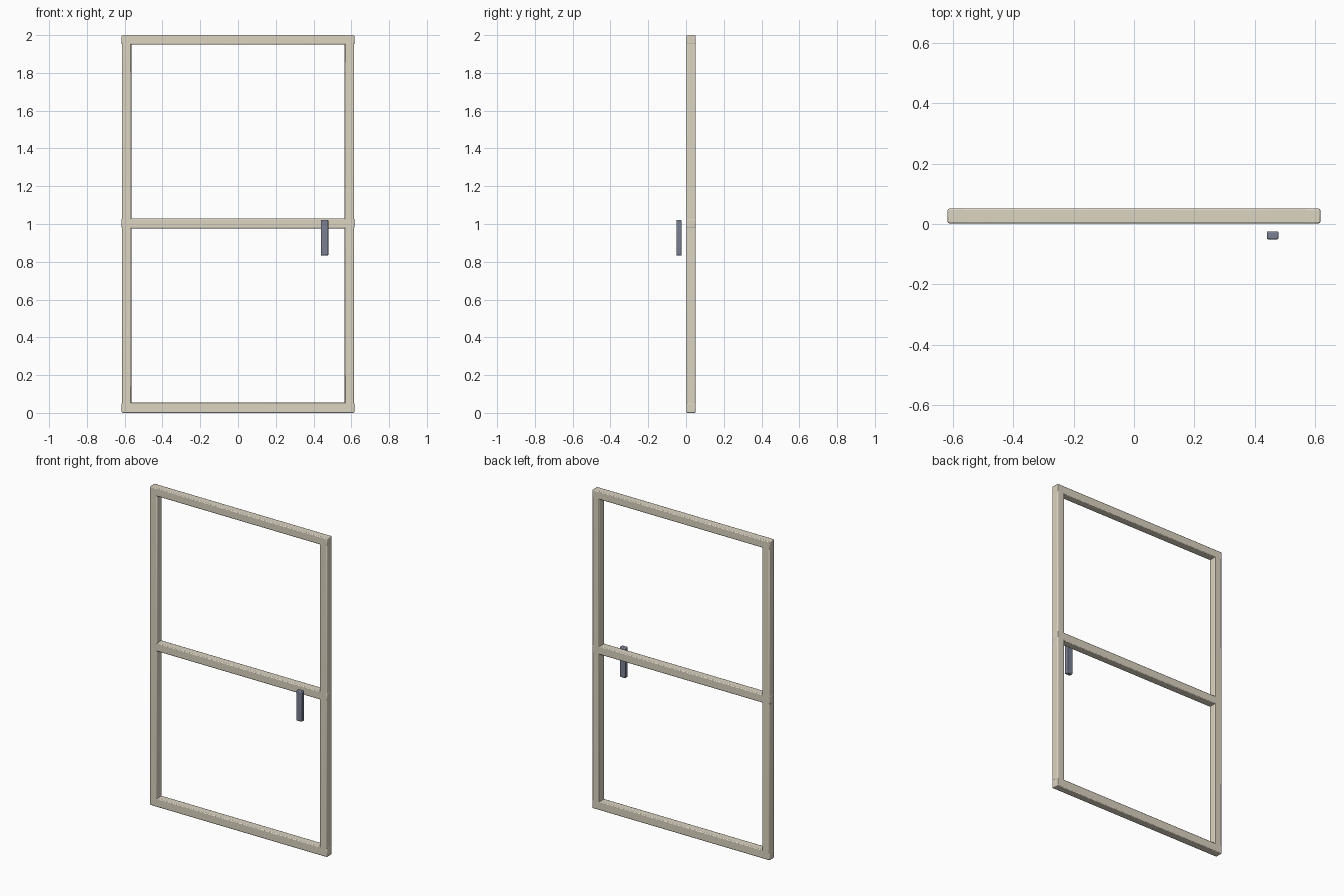
import bpy, math

if "Cube" in bpy.data.objects:
    bpy.data.objects.remove(bpy.data.objects["Cube"])


def material(name, color):
    m = bpy.data.materials.new(name)
    m.diffuse_color = (*color, 1.0)
    m.use_nodes = True
    m.node_tree.nodes["Principled BSDF"].inputs["Base Color"].default_value = m.diffuse_color
    return m


FRAME = material("warm_beige", (0.72, 0.66, 0.54))
METAL = material("slate_grey", (0.20, 0.22, 0.29))


def bar(name, x, y, z, mat, bevel):
    """Box from (min, max) ranges with softly rounded edges."""
    ranges = (x, y, z)
    bpy.ops.mesh.primitive_cube_add(size=1, location=[(a + b) / 2 for a, b in ranges])
    ob = bpy.context.object
    ob.name = name
    ob.scale = [b - a for a, b in ranges]
    bpy.ops.object.transform_apply(location=False, rotation=False, scale=True)
    mod = ob.modifiers.new("rounded_edges", 'BEVEL')
    mod.width = bevel
    mod.segments = 2
    ob.data.materials.append(mat)
    bpy.ops.object.shade_smooth_by_angle(angle=math.radians(35))
    return ob


HALF = 0.616            # half width of the door
DEPTH = (0.002, 0.051)  # front and back of the frame

# Upright stiles, a hair inside the rail ends
for side, s in (("left", -1), ("right", 1)):
    x = sorted((s * 0.565, s * (HALF - 0.001)))
    bar(side + "_stile", x, DEPTH, (0.0, 2.0), FRAME, 0.005)

# Cross rails
for name, z in (("bottom_rail", (0.0, 0.054)),
                ("middle_rail", (0.977, 1.029)),
                ("top_rail", (1.95, 2.0))):
    bar(name, (-HALF, HALF), DEPTH, z, FRAME, 0.005)

# Pull handle standing off the front
bar("handle", (0.439, 0.478), (-0.051, -0.024), (0.832, 1.022), METAL, 0.005)
